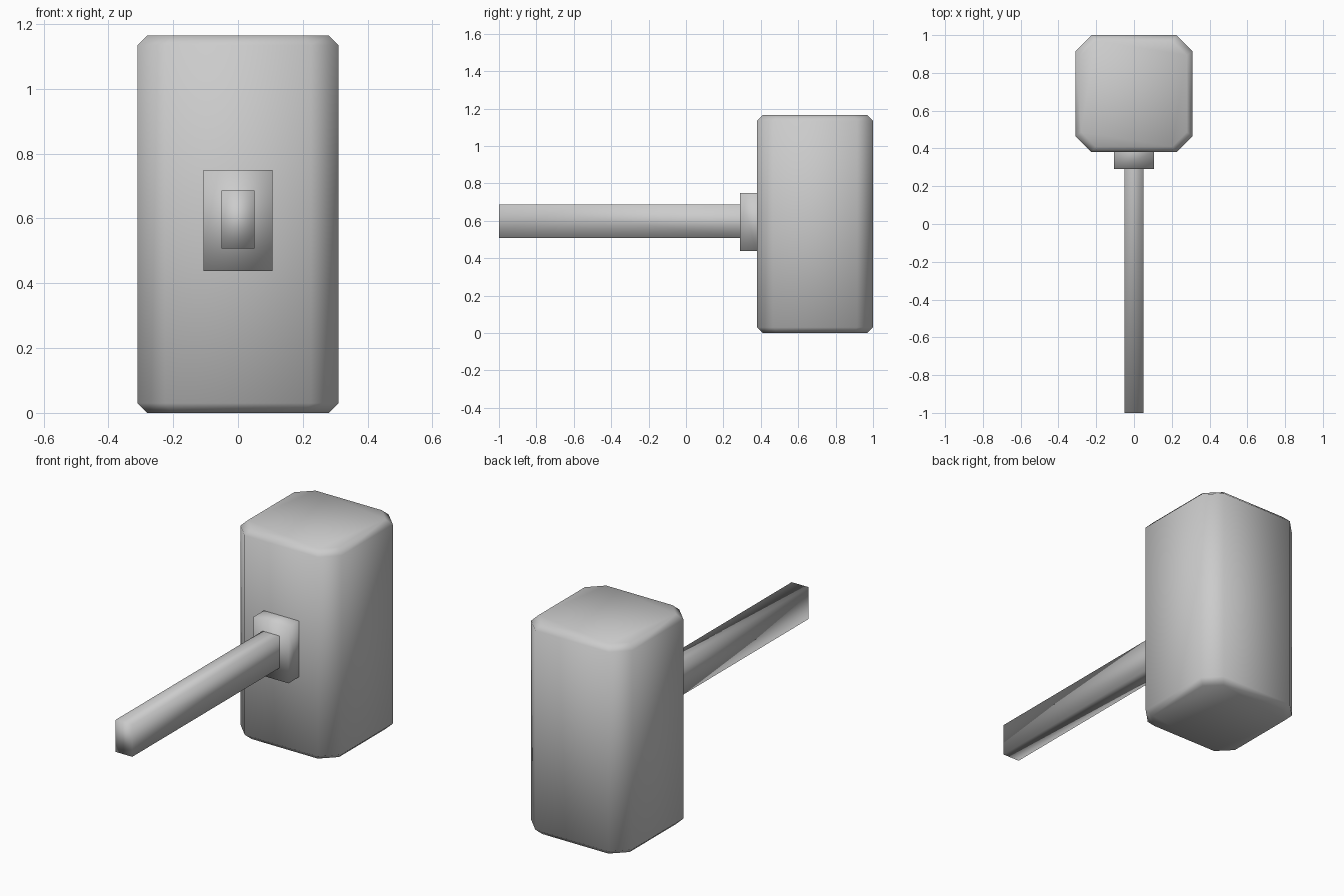
import bpy, bmesh

if "Cube" in bpy.data.objects:
    bpy.data.objects.remove(bpy.data.objects["Cube"])


def loft(name, rings, cap_start=True, cap_end=True):
    """Skin a list of equal-length point rings into one smooth-shaded object."""
    bm = bmesh.new()
    loops = [[bm.verts.new(p) for p in ring] for ring in rings]
    n = len(loops[0])
    for a, b in zip(loops, loops[1:]):
        for i in range(n):
            j = (i + 1) % n
            bm.faces.new((a[i], a[j], b[j], b[i]))
    if cap_start:
        bm.faces.new(loops[0][::-1])
    if cap_end:
        bm.faces.new(loops[-1])
    for f in bm.faces:
        f.smooth = True
    mesh = bpy.data.meshes.new(name)
    bm.to_mesh(mesh)
    bm.free()
    obj = bpy.data.objects.new(name, mesh)
    bpy.context.collection.objects.link(obj)
    return obj


def octagon(half, cut, z, cy=0.69):
    """Square with cut corners, counter-clockwise seen from above."""
    s = half - cut
    pts = [(half, -s), (half, s), (s, half), (-s, half),
           (-half, s), (-half, -s), (-s, -half), (s, -half)]
    return [(x, cy + y, z) for x, y in pts]


def bar(name, half_w, z0, z1, y0, y1):
    """Rectangular bar along y, open where it joins the next part."""
    rings = [[(-half_w, y, z0), (-half_w, y, z1), (half_w, y, z1), (half_w, y, z0)]
             for y in (y0, y1)]
    return loft(name, rings, cap_end=False)


# Mallet head: octagonal block with chamfered ends
H = 1.165
loft("mallet_head", [
    octagon(0.28, 0.077, 0),
    octagon(0.31, 0.085, 0.03),
    octagon(0.31, 0.085, H - 0.03),
    octagon(0.28, 0.077, H),
])

# Collar against the head's front face
bar("collar", 0.107, 0.438, 0.75, 0.29, 0.38)

# Handle
bar("handle", 0.051, 0.508, 0.686, -1.0, 0.29)
